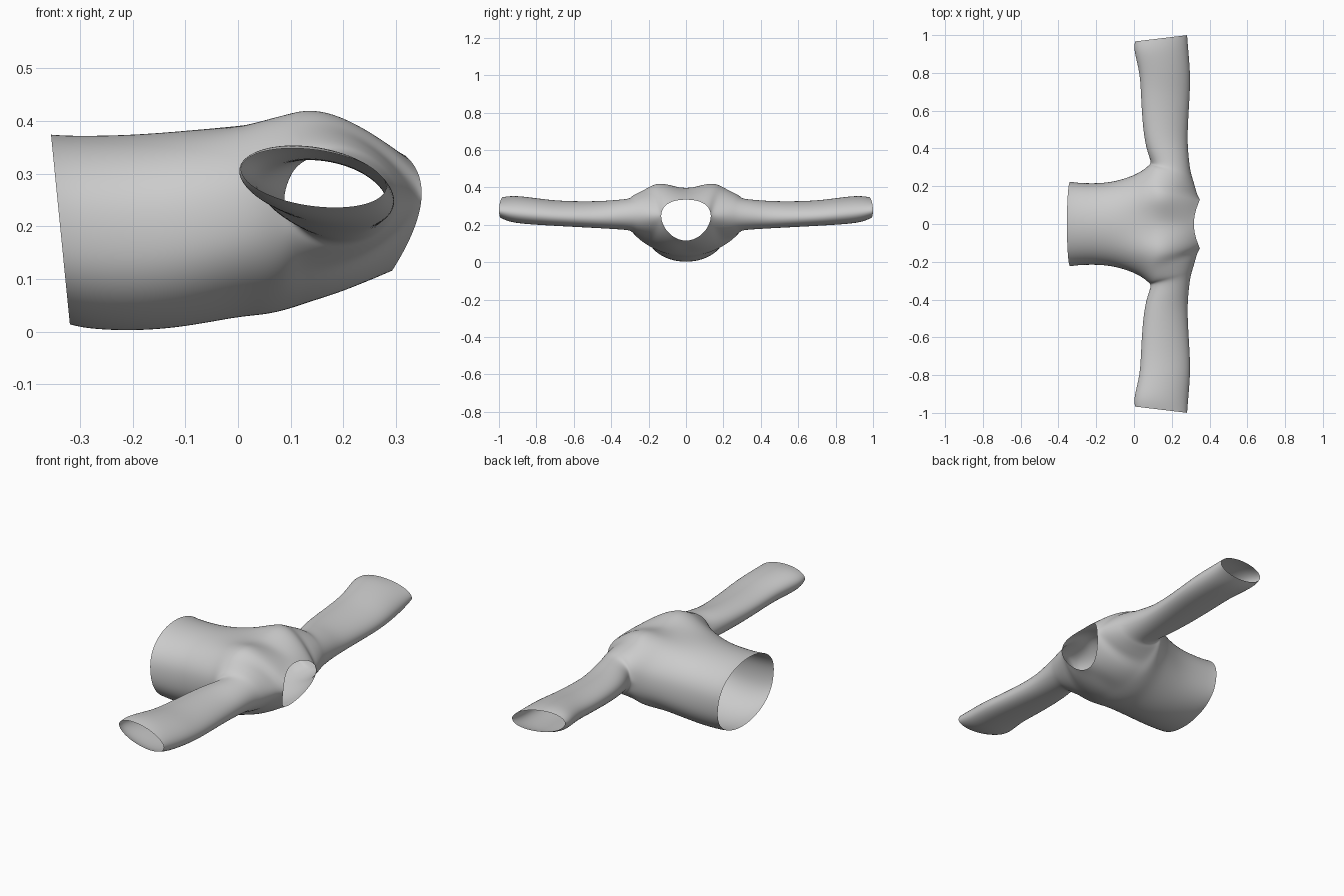
import bpy, bmesh, math
from mathutils import Vector as V

if "Cube" in bpy.data.objects:
    bpy.data.objects.remove(bpy.data.objects["Cube"])

Q, R, M = 8, 6, 12      # columns per quarter body, rows above the armpit, sleeve sides

bm = bmesh.new()


def add_grid(rows):
    vs = [[bm.verts.new(p) for p in row] for row in rows]
    for a, b in zip(vs, vs[1:]):
        for i in range(len(a) - 1):
            bm.faces.new((a[i], a[i + 1], b[i + 1], b[i]))


def body_ring(x, w, z0, z1, lift=0.0, lean=0.0):
    """Half ring from centre front (low z) round the side to centre back (high z)."""
    zc, h, pts = (z0 + z1) / 2, (z1 - z0) / 2, []
    for j in range(2 * Q + 1):
        t = math.pi * j / (2 * Q)
        c, s = math.cos(t), math.sin(t)
        c = math.copysign(abs(c) ** 0.85, c) if j != Q else 0.0
        pts.append(V((x + lean * c, w * s if j < 2 * Q else 0.0, zc - h * c + lift * s * s)))
    return pts


def sleeve_ring(y, x0, x1, z0, z1, shear=0.15, slant=0.0, grow=1.04):
    """Ring from the underarm through the front, shoulder side and back."""
    xc, zc, rx, rz = (x0 + x1) / 2, (z0 + z1) / 2, (x1 - x0) / 2 * grow, (z1 - z0) / 2 * grow
    pts = []
    for m in range(M):
        a = 2 * math.pi * m / M
        dx = -rx * math.cos(a)
        pts.append(V((xc + dx, y + slant * dx, zc - rz * math.sin(a) - shear * dx)))
    return pts


# Torso tube from hem to armpit
torso = [
    body_ring(-0.337, 0.225, 0.013, 0.375, lean=0.018),
    body_ring(-0.30, 0.219, 0.005, 0.372, lean=0.012),
    body_ring(-0.20, 0.215, 0.000, 0.374),
    body_ring(-0.10, 0.225, 0.008, 0.382, 0.005),
    body_ring(0.00, 0.258, 0.028, 0.390, 0.015),
    body_ring(0.05, 0.287, 0.031, 0.395, 0.025),
    body_ring(0.09, 0.322, 0.040, 0.395, 0.035),
]
add_grid(torso)
armpit_row = torso[-1]

# Sleeve from armhole to cuff
armhole = sleeve_ring(0.30, 0.09, 0.302, 0.168, 0.342, 0.05, -0.18, 1.0)
armhole[0] = armpit_row[Q].copy()
sleeve = [armhole,
          sleeve_ring(0.37, 0.074, 0.288, 0.177, 0.333, 0.1),
          sleeve_ring(0.45, 0.054, 0.283, 0.183, 0.325),
          sleeve_ring(0.57, 0.042, 0.288, 0.190, 0.323),
          sleeve_ring(0.70, 0.036, 0.297, 0.197, 0.327),
          sleeve_ring(0.80, 0.030, 0.298, 0.203, 0.340),
          sleeve_ring(0.90, 0.004, 0.290, 0.211, 0.352),
          sleeve_ring(0.95, 0.000, 0.285, 0.222, 0.351, 0.13, 0.06),
          sleeve_ring(0.983, 0.005, 0.282, 0.238, 0.346, 0.12, 0.12)]
add_grid([ring + ring[:1] for ring in sleeve])


# Neckline, from centre front to centre back
def neck(i):
    f = math.pi * i / Q
    c, s = math.cos(f), math.sin(f) if i < Q else 0.0
    return V((0.3025 - 0.0125 * c + 0.0475 * s * s, 0.136 * s, 0.224 - 0.112 * c + 0.025 * s * s))


# Chest and upper back panels, blended between their four edges
def panel(back):
    bottom = [armpit_row[2 * Q - j if back else j] for j in range(Q + 1)]
    side = [armhole[(M - r) % M if back else r] for r in range(R + 1)]
    half = Q // 2
    top = [neck(Q - j if back else j) if j <= half
           else neck(half).lerp(armhole[R], (j - half) / half) for j in range(Q + 1)]
    rows = []
    for r in range(R + 1):
        v = r / R
        centre = bottom[0].lerp(top[0], v)
        if back:
            centre.z = bottom[0].z + (top[0].z - bottom[0].z) * v * v
        row = []
        for j in range(Q + 1):
            u = j / Q
            corners = bottom[0].lerp(bottom[Q], u).lerp(top[0].lerp(top[Q], u), v)
            row.append(centre.lerp(side[r], u) + bottom[j].lerp(top[j], v) - corners)
        rows.append(row)
    add_grid(rows)


panel(False)
panel(True)
bmesh.ops.remove_doubles(bm, verts=bm.verts[:], dist=0.0005)

# Shoulder blade swell on the back
for vert in bm.verts:
    x, y, z = vert.co
    weight = min(1, max(0, (z - 0.25) / 0.1))
    vert.co.z += 0.033 * weight * math.exp(-((y - 0.15) / 0.08) ** 2 - ((x - 0.13) / 0.12) ** 2)

bmesh.ops.recalc_face_normals(bm, faces=bm.faces[:])
for f in bm.faces:
    f.smooth = True
mesh = bpy.data.meshes.new("shirt")
bm.to_mesh(mesh)
bm.free()
shirt = bpy.data.objects.new("shirt", mesh)
bpy.context.collection.objects.link(shirt)

mirror = shirt.modifiers.new("mirror", 'MIRROR')
mirror.use_axis = (False, True, False)
mirror.merge_threshold = 0.001
subdivision = shirt.modifiers.new("subdivision", 'SUBSURF')
subdivision.levels = subdivision.render_levels = 3
